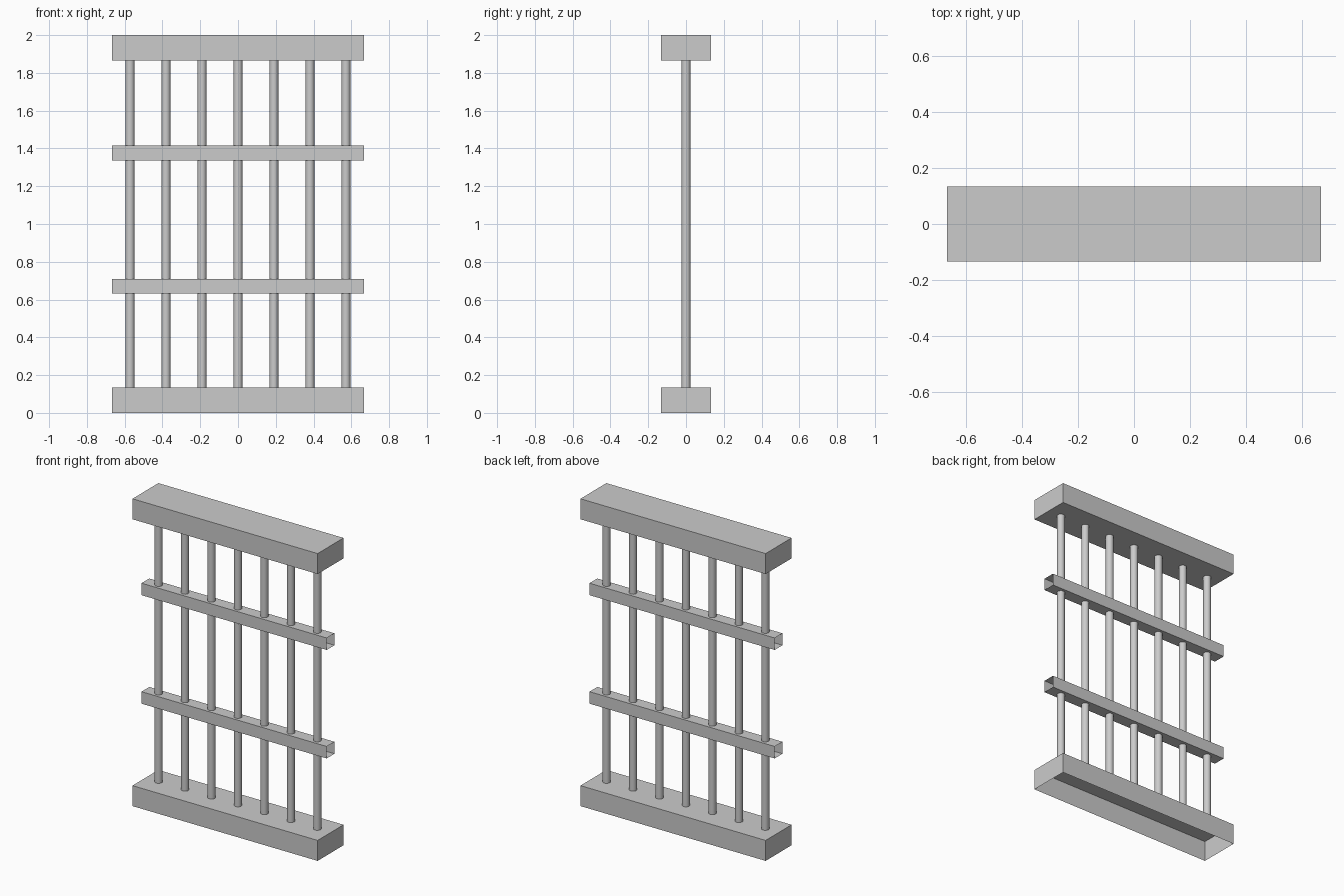
import bpy, bmesh
from mathutils import Matrix, Vector

if "Cube" in bpy.data.objects:
    bpy.data.objects.remove(bpy.data.objects["Cube"])

LENGTH, BEAM = 4 / 3, 0.1333
SPACING = LENGTH / 7


def make_box(name, size, centre, open_dirs=()):
    """Box whose faces pointing along open_dirs are left out."""
    bm = bmesh.new()
    bmesh.ops.create_cube(bm, size=1)
    bm.normal_update()
    gone = [f for f in bm.faces if any(f.normal.dot(Vector(d)) > 0.9 for d in open_dirs)]
    bmesh.ops.delete(bm, geom=gone, context='FACES')
    bmesh.ops.scale(bm, vec=size, verts=bm.verts)
    add_object(name, bm, centre)


def make_bar(name, x, z0, z1, radius=0.0238, sides=16):
    """Upright round bar, open at both ends where it meets the beams."""
    bm = bmesh.new()
    bmesh.ops.create_cone(bm, cap_ends=False, segments=sides, radius1=radius,
                          radius2=radius, depth=z1 - z0)
    for f in bm.faces:
        f.smooth = True
    add_object(name, bm, (x, 0, (z0 + z1) / 2))


def add_object(name, bm, location):
    mesh = bpy.data.meshes.new(name)
    bm.to_mesh(mesh)
    bm.free()
    obj = bpy.data.objects.new(name, mesh)
    obj.location = location
    bpy.context.collection.objects.link(obj)


# Heavy beams; the lower one has no underside
make_box("bottom_beam", (LENGTH, 2 * BEAM, BEAM), (0, 0, BEAM / 2), [(0, 0, -1)])
make_box("top_beam", (LENGTH, 2 * BEAM, BEAM), (0, 0, 2 - BEAM / 2))

# Cross rails: square sleeves with open ends
for name, z in (("lower_rail", 0.67), ("upper_rail", 1.376)):
    make_box(name, (LENGTH, 0.08, 0.078), (0, 0, z), [(1, 0, 0), (-1, 0, 0)])

# Upright bars between the beams
for i in range(7):
    make_bar(f"bar_{i + 1}", (i - 3) * SPACING, BEAM, 2 - BEAM)
